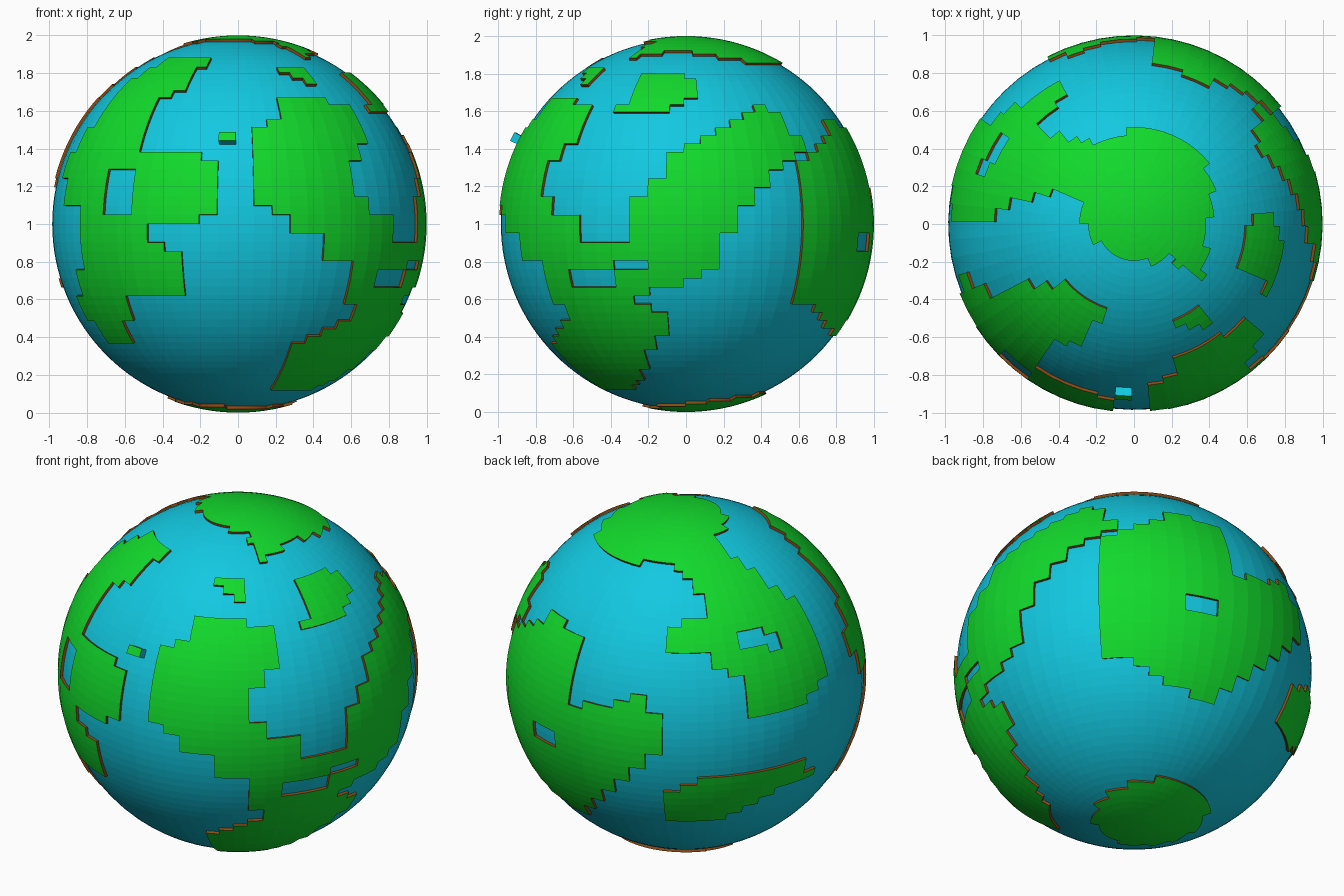
import bpy, bmesh
from math import radians, sin, cos, tau
from mathutils import Vector, Matrix

if "Cube" in bpy.data.objects:
    bpy.data.objects.remove(bpy.data.objects["Cube"])

SEA_R, LAND_R, ISLET_R = 0.985, 1.0, 1.035


def material(name, rgb):
    m = bpy.data.materials.new(name)
    m.diffuse_color = (*rgb, 1)
    m.use_nodes = True
    m.node_tree.nodes["Principled BSDF"].inputs["Base Color"].default_value = m.diffuse_color
    return m


GREEN = material("grass", (0.006, 0.70, 0.025))
BLUE = material("water", (0.006, 0.58, 0.75))
BROWN = material("soil", (0.26, 0.065, 0.008))


class Map:
    """A direction of projection; coarse outlines on it claim tiles of the globe grid."""

    def __init__(self, azimuth, elevation, ox=0, oy=0, scale=1, flip=1):
        a, e = radians(azimuth), radians(elevation)
        self.toward = Vector((sin(a) * cos(e), -cos(a) * cos(e), sin(e)))
        self.right = Vector((cos(a), sin(a), 0))
        self.up = self.toward.cross(self.right)
        self.ox, self.oy, self.sx, self.sy = ox, oy, scale, scale * flip

    def holds(self, n, outline):
        if n.dot(self.toward) < 0.2:
            return False
        x = self.ox + self.sx * n.dot(self.right) * 0.99
        y = self.oy + self.sy * n.dot(self.up) * 0.99
        hit = False
        for (x1, y1), (x2, y2) in zip(outline, outline[1:] + outline[:1]):
            if (y1 > y) != (y2 > y) and x < x1 + (y - y1) * (x2 - x1) / (y2 - y1):
                hit = not hit
        return hit


front, side = Map(0, 0, 0, 1), Map(90, 0, 0, 1)
top, bottom = Map(0, 90), Map(0, -90)
back_left = Map(214, 25, 689, 672, 180, -1)
back_right = Map(136, -31, 1135, 674, 180, -1)
land, lakes = [], []


def plot(view, *outline):
    land.append((view, list(outline)))


def disc(view, x, y, r):
    plot(view, *[(x + r * cos(i * tau / 24), y + r * sin(i * tau / 24)) for i in range(24)])


def lake(view, x0, y0, x1, y1):
    lakes.append((view, [(x0, y0), (x1, y0), (x1, y1), (x0, y1)]))


# western continent
plot(front, (-.14, 1.88), (-.33, 1.68), (-.44, 1.63), (-.51, 1.38), (-.18, 1.37), (-.1, 1.33),
     (-.1, 1.1), (-.2, 1), (-.48, 1), (-.47, .91), (-.28, .81), (-.28, .62), (-.58, .62),
     (-.57, .37), (-.67, .37), (-.83, .57), (-.84, 1.1), (-.93, 1.1), (-.89, 1.35), (-.6, 1.74),
     (-.35, 1.87))
lake(front, -.7, 1.07, -.54, 1.28)

# central continent: front and right parts
plot(front, (.22, 1.68), (.22, 1.56), (.08, 1.47), (.08, 1.1), (.28, 1.05), (.28, .95),
     (.46, .95), (.45, .81), (.61, .81), (.58, .5), (.3, .38), (.2, .12), (.4, .13), (.7, .75),
     (.82, 1.05), (.67, 1.08), (.6, 1.3), (.67, 1.47), (.57, 1.62), (.36, 1.68))
plot(side, (-.8, 1.07), (-.56, 1.05), (-.56, .9), (-.29, .9), (-.29, 1.1), (0, 1.43),
     (.42, 1.63), (.63, 1.43), (.28, 1.05), (.1, .73), (-.27, .62), (-.09, .5), (-.28, .13),
     (-.45, .12), (-.7, .4), (-.62, .5), (-.76, .7))
lake(side, -.61, .67, -.4, .77)
lake(side, -.4, .75, -.2, .81)

# northern islands
plot(side, (-.36, 1.59), (-.22, 1.8), (0, 1.81), (.06, 1.69), (-.08, 1.59))
plot(top, (.21, -.53), (.3, -.43), (.41, -.5), (.38, -.55))

# north polar cap with its two spurs, south polar cap
disc(top, .06, .15, .355)
plot(top, (-.28, .13), (-.6, .2), (-.5, .45), (0, .4))
plot(top, (.2, -.2), (.36, -.29), (.4, 0))
disc(bottom, -.03, -.11, .32)

# back left continent, joined to the cap
plot(back_left, (655, 548), (690, 580), (718, 615), (670, 628), (670, 655), (708, 655),
     (750, 685), (752, 717), (800, 705), (830, 675), (810, 610), (712, 540))
lake(back_left, 745, 630, 784, 648)

# back continent, seen from three sides
plot(back_left, (551, 630), (587, 635), (573, 703), (667, 714), (667, 745), (590, 812),
     (515, 715), (525, 645))
plot(back_right, (1120, 535), (1190, 516), (1225, 535), (1240, 578), (1290, 592), (1300, 635),
     (1250, 665), (1217, 705), (1165, 665), (1120, 655), (1103, 600))
plot(side, (.79, 1.55), (.7, 1.25), (.61, .9), (.61, .67), (.77, .42), (.97, .8), (.95, 1.3))
lake(back_right, 1205, 601, 1236, 617)

# southern island
plot(back_left, (668, 798), (695, 782), (808, 757), (818, 770), (730, 815), (675, 820))


def is_islet(n):
    return abs(n.x + .055) < .035 and abs(n.z - .449) < .02 and n.y < 0


def is_land(n):
    return (not is_islet(n) and any(v.holds(n, o) for v, o in land)
            and not any(v.holds(n, o) for v, o in lakes))


def shell(name, keep, radius, cover, wall=None):
    """Keep the wanted tiles of a globe grid; optionally add walls down to the sea."""
    bm = bmesh.new()
    bmesh.ops.create_uvsphere(bm, u_segments=64, v_segments=64, radius=radius,
                              matrix=Matrix.Rotation(radians(-0.75), 4, 'Z'))
    drop = [f for f in bm.faces if not keep(f.calc_center_median().normalized())]
    bmesh.ops.delete(bm, geom=drop, context='FACES')
    if wall:
        rim = [e for e in bm.edges if e.is_boundary]
        for g in bmesh.ops.extrude_edge_only(bm, edges=rim)["geom"]:
            if isinstance(g, bmesh.types.BMVert):
                g.co *= SEA_R / radius
            elif isinstance(g, bmesh.types.BMFace):
                g.material_index = 1
    bmesh.ops.translate(bm, verts=bm.verts, vec=(0, 0, 1))
    me = bpy.data.meshes.new(name)
    bm.to_mesh(me)
    bm.free()
    for m in (cover, wall):
        if m:
            me.materials.append(m)
    bpy.context.collection.objects.link(bpy.data.objects.new(name, me))


shell("ocean", lambda n: not is_land(n) and not is_islet(n), SEA_R, BLUE)
shell("continents", is_land, LAND_R, GREEN, BROWN)
shell("raised_islet", is_islet, ISLET_R, GREEN, BLUE)
